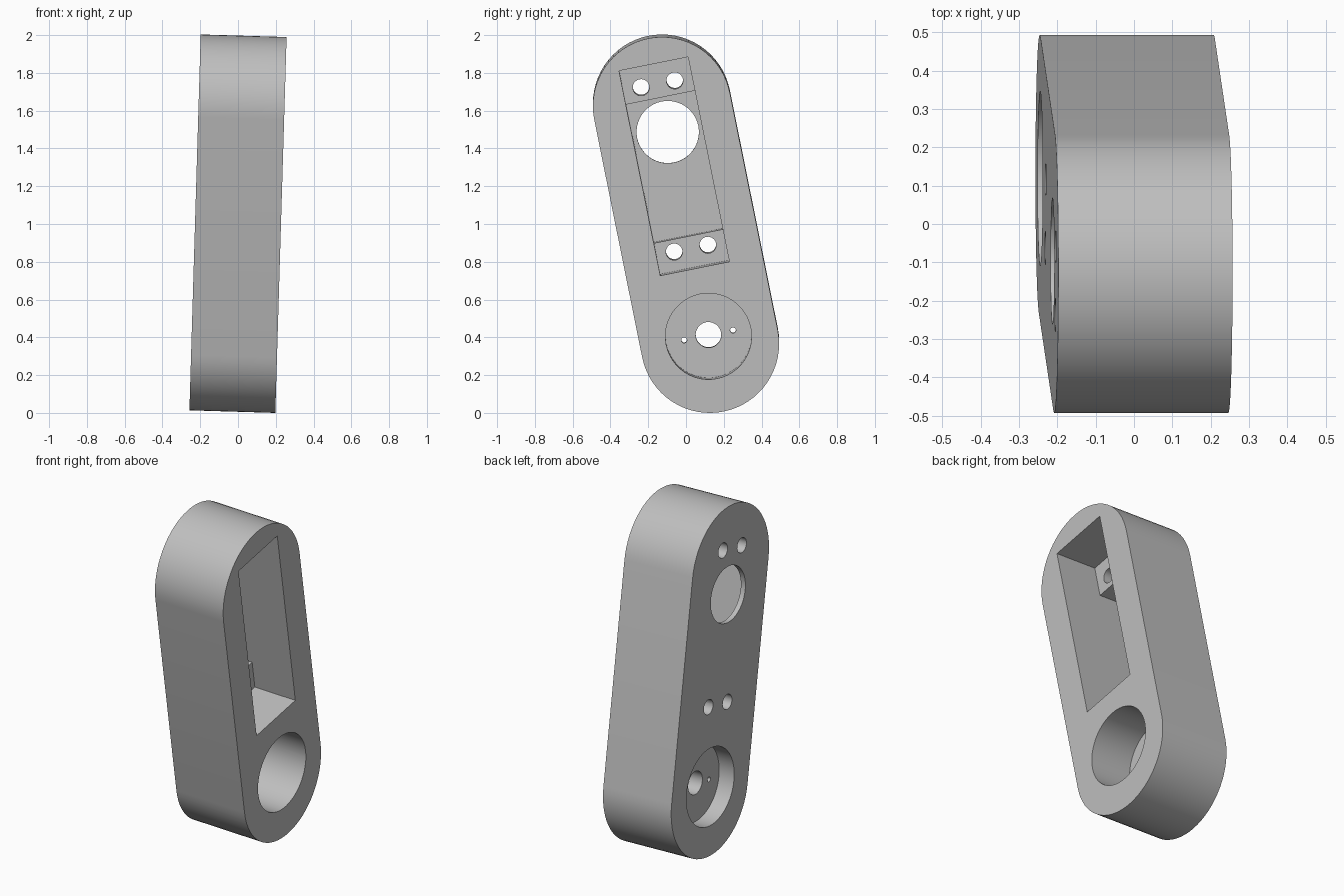
import bpy, bmesh
from math import radians, pi, cos, sin
from mathutils import Matrix

if "Cube" in bpy.data.objects:
    bpy.data.objects.remove(bpy.data.objects["Cube"], do_unlink=True)

HALF = 0.2275           # half thickness along x
END = 0.642             # distance from centre to each rounded end
RADIUS = 0.366          # radius of the rounded ends
POCKET_LOW, POCKET_HIGH = -0.236, 0.87
LEDGE_LOW, LEDGE_HIGH = -0.069, 0.68
BORE = -0.602           # height of the round bore
OUT = HALF + 0.1        # cutters overshoot the faces

grey = bpy.data.materials.new("plain grey")
grey.use_nodes = True
colour = (0.52, 0.52, 0.52, 1)
grey.diffuse_color = colour
grey.node_tree.nodes["Principled BSDF"].inputs["Base Color"].default_value = colour


def prism(name, outline, x0, x1):
    """Extrude a (y, z) outline along x."""
    bm = bmesh.new()
    face = bm.faces.new([bm.verts.new((x0, y, z)) for y, z in outline])
    new = bmesh.ops.extrude_face_region(bm, geom=[face])["geom"]
    verts = [v for v in new if isinstance(v, bmesh.types.BMVert)]
    bmesh.ops.translate(bm, verts=verts, vec=(x1 - x0, 0, 0))
    bmesh.ops.recalc_face_normals(bm, faces=bm.faces)
    mesh = bpy.data.meshes.new(name)
    bm.to_mesh(mesh)
    bm.free()
    obj = bpy.data.objects.new(name, mesh)
    bpy.context.collection.objects.link(obj)
    return obj


def arc(y, z, r, start, end, steps):
    angles = [start + (end - start) * i / steps for i in range(steps + 1)]
    return [(y + r * cos(a), z + r * sin(a)) for a in angles]


def disc(y, z, r, steps=48):
    return arc(y, z, r, 0, 2 * pi, steps)[:-1]


def box(z0, z1, half_width=0.1865):
    return [(-half_width, z0), (half_width, z0), (half_width, z1), (-half_width, z1)]


# Rounded link body
body = prism("link_body", arc(0, END, RADIUS, 0, pi, 32) + arc(0, -END, RADIUS, pi, 2 * pi, 32),
             -HALF, HALF)
body.data.materials.append(grey)

# Stepped pocket, leaving two mounting ledges above a thin floor
ledge_x, floor_x = HALF - 0.27, 0.03 - HALF
cuts = [(box(POCKET_LOW, POCKET_HIGH), ledge_x, OUT),
        (box(LEDGE_LOW, LEDGE_HIGH), floor_x, OUT),
        (disc(0, 0.489, 0.165), -OUT, OUT)]

# Bores on both faces with a web between them
cuts += [(disc(0, BORE, 0.228), HALF - 0.27, OUT),
         (disc(0, BORE, 0.228), -OUT, 0.1 - HALF),
         (disc(0, BORE, 0.068, 24), -OUT, OUT)]

# Screw holes through the ledges and the web
for side in (-1, 1):
    cuts += [(disc(side * 0.091, z, 0.044, 24), -OUT, OUT) for z in (0.753, -0.135)]
    cuts.append((disc(side * 0.132, BORE - 0.002, 0.015, 16), -OUT, OUT))

# Cut the body
cutters = []
for outline, x0, x1 in cuts:
    cutter = prism("cutter", outline, x0, x1)
    cutter.hide_render = True
    cutters.append(cutter)
    mod = body.modifiers.new("cut", "BOOLEAN")
    mod.operation = "DIFFERENCE"
    mod.solver = "EXACT"
    mod.object = cutter
bpy.context.view_layer.update()
result = bpy.data.meshes.new_from_object(body.evaluated_get(bpy.context.evaluated_depsgraph_get()))
body.modifiers.clear()
body.data = result
for cutter in cutters:
    bpy.data.objects.remove(cutter, do_unlink=True)
result.materials.clear()
result.materials.append(grey)

# Lean the link and stand it on the ground
result.transform(Matrix.Rotation(radians(1.72), 4, "Y") @ Matrix.Rotation(radians(11.4), 4, "X"))
lowest = min(v.co.z for v in result.vertices)
result.transform(Matrix.Translation((0, 0, -lowest)))

bpy.ops.object.select_all(action="DESELECT")
body.select_set(True)
bpy.context.view_layer.objects.active = body
bpy.ops.object.shade_smooth_by_angle(angle=radians(30))
